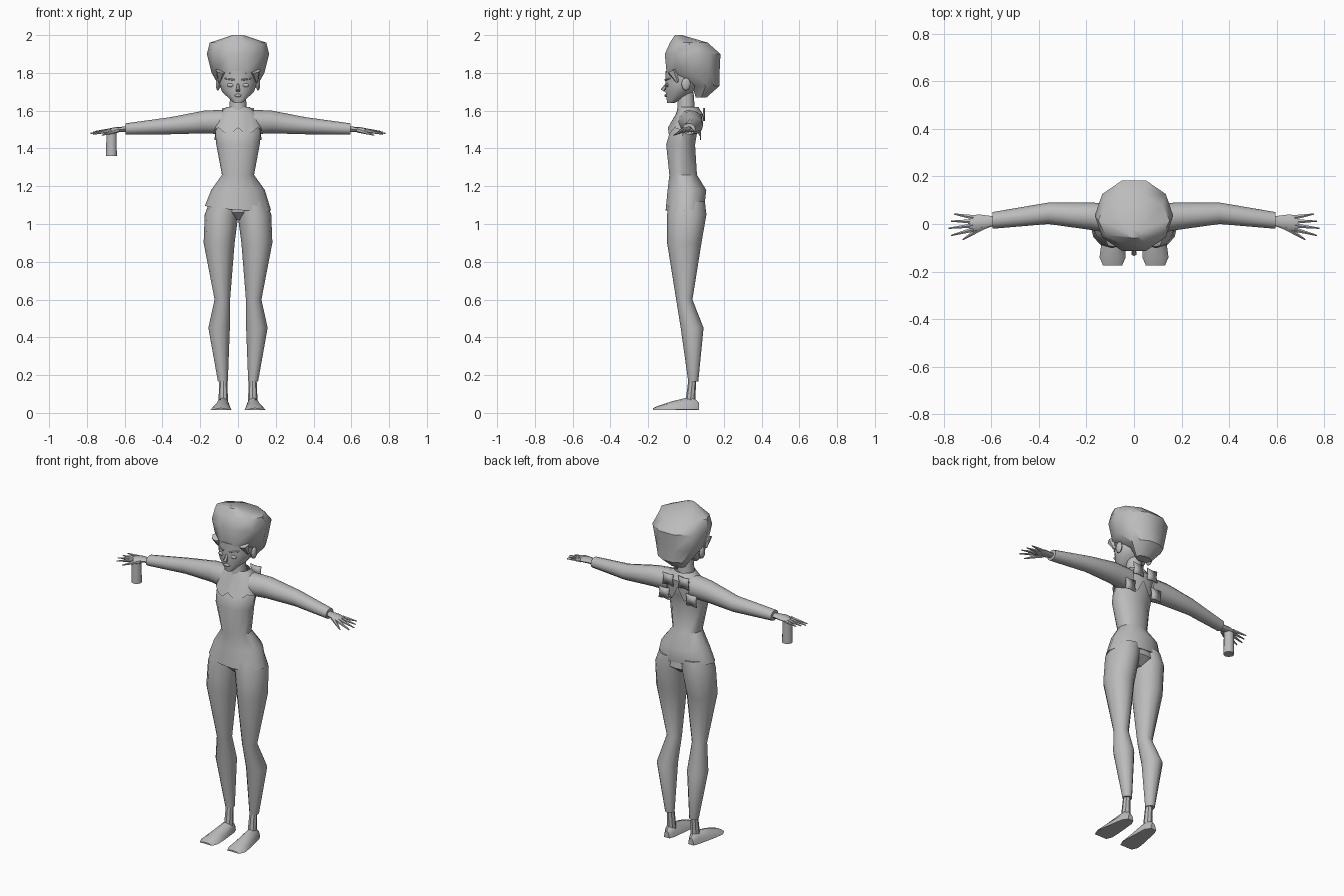
import bpy, bmesh
from math import sin, cos, pi, radians
from mathutils import Vector

if "Cube" in bpy.data.objects:
    bpy.data.objects.remove(bpy.data.objects["Cube"])

grey = bpy.data.materials.new("plain grey")
grey.use_nodes = True
shade = (0.5, 0.5, 0.5, 1)
grey.diffuse_color = shade
grey.node_tree.nodes["Principled BSDF"].inputs["Base Color"].default_value = shade
parts = []


def finish(name, bm, side=1):
    """Turn a bmesh into an object, mirrored when side is negative."""
    for vert in bm.verts:
        vert.co.x *= side
    bmesh.ops.recalc_face_normals(bm, faces=bm.faces)
    mesh = bpy.data.meshes.new(name)
    bm.to_mesh(mesh)
    bm.free()
    mesh.materials.append(grey)
    obj = bpy.data.objects.new(name, mesh)
    bpy.context.collection.objects.link(obj)
    parts.append(obj)
    return obj


def ring(at, half, low, high, mid=0.0):
    """Oval section: half width around mid, and a low to high span across it."""
    return at, half, low, high, mid


def loft(name, rings, axis="z", sides=12, side=1, warp=None, caps=True):
    """Skin over a row of oval sections placed along one axis."""
    bm = bmesh.new()
    loops = []
    for at, half, low, high, mid in rings:
        loop = []
        for i in range(sides):
            turn = 2 * pi * i / sides
            wide = mid + half * cos(turn)
            deep = (low + high) / 2 + (high - low) / 2 * sin(turn)
            places = {"z": (wide, deep, at), "y": (wide, at, deep), "x": (at, deep, wide)}
            place = places[axis]
            loop.append(bm.verts.new(warp(*place) if warp else place))
        loops.append(loop)
    for lower, upper in zip(loops, loops[1:]):
        for i in range(sides):
            j = (i + 1) % sides
            bm.faces.new((lower[i], lower[j], upper[j], upper[i]))
    if caps:
        bm.faces.new(loops[0])
        bm.faces.new(loops[-1])
    return finish(name, bm, side)


def taper(name, start, end, thick, thin, side=1, sides=6):
    """Tapered rod between two points."""
    bm = bmesh.new()
    start, end = Vector(start), Vector(end)
    span = end - start
    bmesh.ops.create_cone(bm, cap_ends=True, segments=sides, radius1=thick, radius2=thin,
                          depth=span.length)
    bm.transform(span.to_track_quat("Z", "Y").to_matrix().to_4x4())
    bmesh.ops.translate(bm, verts=bm.verts, vec=(start + end) / 2)
    return finish(name, bm, side)


def ball(name, centre, size, side=1):
    """Stretched low sphere."""
    bm = bmesh.new()
    bmesh.ops.create_uvsphere(bm, u_segments=10, v_segments=6, radius=1)
    bmesh.ops.scale(bm, verts=bm.verts, vec=size)
    bmesh.ops.translate(bm, verts=bm.verts, vec=centre)
    return finish(name, bm, side)


def scrap(name, centre, size, side):
    """Jagged thin cloth scrap, facing the back."""
    bm = bmesh.new()
    corners = []
    for i in range(8):
        turn = pi * i / 4
        reach = size if i % 2 else size * 0.6
        offset = Vector((cos(turn), 0, sin(turn))) * reach
        corners.append(bm.verts.new(Vector(centre) + offset))
    bm.faces.new(corners)
    cloth = finish(name, bm, side)
    cloth.modifiers.new("thickness", "SOLIDIFY").thickness = 0.005


def slope_hem(x, y, z):
    return x, y, (z + 0.1 * y - 0.07 * x if z < 1.1 else z)


def scallop_edge(x, y, z):
    depth = 0.02 + 0.3 * max(y, 0)
    return x, y, (z + depth * cos(60 * x) if z < 1.55 else z)


def flatten_sole(x, y, z):
    return x, y, max(z, 0.016)


# Hair and head
loft("hair", [
    ring(at=1.67, half=.05, low=.05, high=.11),
    ring(at=1.73, half=.1, low=.03, high=.18),
    ring(at=1.8, half=.14, low=-.11, high=.185),
    ring(at=1.9, half=.165, low=-.12, high=.19),
    ring(at=1.96, half=.15, low=-.09, high=.12),
    ring(at=2, half=.03, low=-.06, high=-.02)], sides=10)
loft("head", [
    ring(at=1.64, half=.02, low=-.1, high=-.06),
    ring(at=1.7, half=.085, low=-.11, high=.04),
    ring(at=1.75, half=.1, low=-.11, high=.08),
    ring(at=1.81, half=.1, low=-.11, high=.08)], sides=14)
taper("neck", start=(0, 0, 1.56), end=(0, 0, 1.7), thick=.05, thin=.04, sides=12)
taper("nose", start=(0, -.1, 1.745), end=(0, -.124, 1.706), thick=.006, thin=.012)
ball("lips", centre=(0, -.105, 1.68), size=(.02, .01, .008))

# Top with a sloping hem, and the trouser seat under it
loft("top", [
    ring(at=1.085, half=.175, low=-.11, high=.1),
    ring(at=1.18, half=.142, low=-.1, high=.11),
    ring(at=1.26, half=.085, low=-.09, high=.06),
    ring(at=1.42, half=.115, low=-.107, high=.05),
    ring(at=1.48, half=.12, low=-.09, high=.06),
    ring(at=1.53, half=.12, low=-.06, high=.075),
    ring(at=1.61, half=.05, low=-.03, high=.05)], sides=14, warp=slope_hem)
loft("trouser_seat", [
    ring(at=1.02, half=.05, low=-.04, high=.05),
    ring(at=1.06, half=.15, low=-.08, high=.1),
    ring(at=1.14, half=.14, low=-.09, high=.09)])

# Short open jacket with a scalloped edge
loft("short_jacket", [
    ring(at=1.49, half=.128, low=-.096, high=.08),
    ring(at=1.58, half=.11, low=-.055, high=.09),
    ring(at=1.62, half=.06, low=-.04, high=.065)],
    sides=20, warp=scallop_edge, caps=False)

# Hanging wrist pouch
taper("wrist_pouch", start=(-.67, 0, 1.36), end=(-.67, 0, 1.49), thick=.03, thin=.028, sides=10)

for side, word in ((1, "left_"), (-1, "right_")):
    # Face details
    ball(word + "ear", centre=(.106, 0, 1.74), size=(.012, .024, .034), side=side)
    ball(word + "eye", centre=(.04, -.1, 1.735), size=(.02, .008, .01), side=side)
    taper(word + "eyebrow", start=(.02, -.11, 1.763), end=(.07, -.085, 1.77),
          thick=.005, thin=.003, side=side)
    taper(word + "temple_lock", start=(.09, -.07, 1.81), end=(.1, -.045, 1.75),
          thick=.03, thin=.006, side=side)

    # Loose cloth at the upper back
    scrap(word + "collar_scrap", centre=(.05, .095, 1.58), size=.05, side=side)
    scrap(word + "back_scrap", centre=(.09, .08, 1.48), size=.05, side=side)

    # Sleeves and hands
    loft(word + "sleeve", [
        ring(at=.07, half=.065, low=-.045, high=.085, mid=1.54),
        ring(at=.18, half=.06, low=-.025, high=.09, mid=1.54),
        ring(at=.36, half=.045, low=0, high=.09, mid=1.52),
        ring(at=.595, half=.03, low=-.02, high=.05, mid=1.503)], axis="x", side=side)
    loft(word + "hand", [
        ring(at=.57, half=.014, low=0, high=.03, mid=1.503),
        ring(at=.65, half=.013, low=-.03, high=.04, mid=1.5),
        ring(at=.69, half=.01, low=-.03, high=.036, mid=1.494)], axis="x", sides=8, side=side)
    for i in range(4):
        reach = .78 - .012 * abs(i - 2)
        taper(word + "finger", start=(.675, .028 - .017 * i, 1.496),
              end=(reach, .042 - .03 * i, 1.49 - .005 * i), thick=.011, thin=.003, side=side)
    taper(word + "thumb", start=(.635, -.012, 1.498), end=(.72, -.066, 1.47),
          thick=.014, thin=.003, side=side)

    # Trouser legs, ankles and shoes
    loft(word + "trouser_leg", [
        ring(at=.165, half=.026, low=.012, high=.065, mid=.08),
        ring(at=.45, half=.057, low=-.028, high=.093, mid=.1),
        ring(at=.6, half=.041, low=-.052, high=.034, mid=.083),
        ring(at=.9, half=.082, low=-.1, high=.082, mid=.1),
        ring(at=1.05, half=.089, low=-.1, high=.108, mid=.087),
        ring(at=1.12, half=.08, low=-.09, high=.1, mid=.07)], side=side)
    taper(word + "ankle", start=(.078, .022, .05), end=(.078, .035, .19),
          thick=.026, thin=.02, side=side, sides=8)
    loft(word + "shoe", [
        ring(at=.068, half=.018, low=-.03, high=.055, mid=.08),
        ring(at=.035, half=.035, low=-.05, high=.088, mid=.08),
        ring(at=-.08, half=.05, low=-.04, high=.06, mid=.087),
        ring(at=-.14, half=.055, low=-.02, high=.04, mid=.09),
        ring(at=-.175, half=.04, low=0, high=.025, mid=.09)],
        axis="y", side=side, warp=flatten_sole)

# Smooth shading with sharp creases
bpy.ops.object.select_all(action="DESELECT")
for obj in parts:
    obj.select_set(True)
bpy.context.view_layer.objects.active = parts[0]
bpy.ops.object.shade_smooth_by_angle(angle=radians(38))
